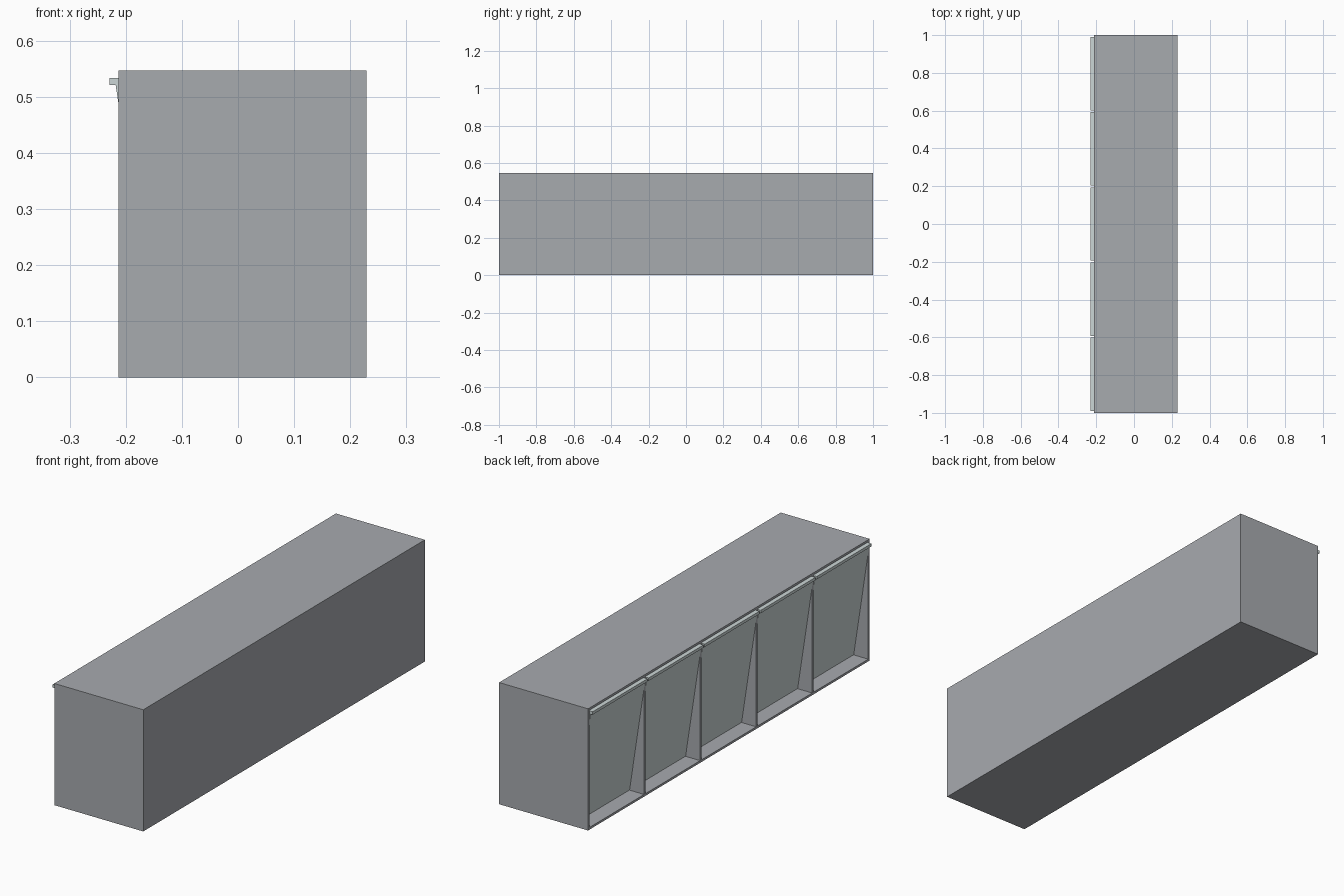
import bpy
import bmesh

if "Cube" in bpy.data.objects:
    bpy.data.objects.remove(bpy.data.objects["Cube"])

FRONT, BACK = -0.213, 0.229
HEIGHT, WALL = 0.547, 0.01
BAYS = 5
PITCH = (2 - WALL) / BAYS


def material(name, color):
    m = bpy.data.materials.new(name)
    m.use_nodes = True
    m.diffuse_color = color
    m.node_tree.nodes["Principled BSDF"].inputs["Base Color"].default_value = color
    return m


def finish(name, bm, mat):
    bmesh.ops.recalc_face_normals(bm, faces=bm.faces)
    mesh = bpy.data.meshes.new(name)
    bm.to_mesh(mesh)
    bm.free()
    mesh.materials.append(mat)
    obj = bpy.data.objects.new(name, mesh)
    bpy.context.collection.objects.link(obj)
    return obj


def extrude_profile(name, points, y, width, mat):
    """Extrude an (x, z) outline along y, centred on the given y."""
    bm = bmesh.new()
    face = bm.faces.new([bm.verts.new((px, y - width / 2, pz)) for px, pz in points])
    grown = bmesh.ops.extrude_face_region(bm, geom=[face], use_keep_orig=True)
    verts = [v for v in grown["geom"] if isinstance(v, bmesh.types.BMVert)]
    bmesh.ops.translate(bm, verts=verts, vec=(0, width, 0))
    return finish(name, bm, mat)


grey = material("cabinet grey", (0.39, 0.405, 0.43, 1))
pale = material("pale door grey", (0.60, 0.67, 0.67, 1))

# Cabinet shell, open on the door side
bm = bmesh.new()
bmesh.ops.create_cube(bm, size=1)
for v in bm.verts:
    v.co.x = FRONT if v.co.x < 0 else BACK
    v.co.y *= 2
    v.co.z = (v.co.z + 0.5) * HEIGHT
opening = [f for f in bm.faces if f.calc_center_median().x < FRONT + 0.001]
bmesh.ops.inset_region(bm, faces=opening, thickness=WALL, use_even_offset=True)
inner = bmesh.ops.extrude_face_region(bm, geom=opening)
bmesh.ops.delete(bm, geom=opening, context="FACES")
bmesh.ops.translate(bm, vec=(BACK - FRONT - WALL, 0, 0),
                    verts=[v for v in inner["geom"] if isinstance(v, bmesh.types.BMVert)])
finish("cabinet_shell", bm, grey)

# Upright dividers between the bays
upright = [(FRONT, WALL), (BACK - WALL, WALL), (BACK - WALL, HEIGHT - WALL), (FRONT, HEIGHT - WALL)]
for i in range(1, BAYS):
    extrude_profile(f"divider_{i}", upright, -1 + WALL / 2 + i * PITCH, WALL, grey)

# Tilted doors, each with a pull lip along its top
door = [(-0.141, 0.011), (-0.218, 0.521), (-0.229, 0.521), (-0.229, 0.534),
        (-0.208, 0.534), (-0.129, 0.011)]
for i in range(BAYS):
    y = -1 + WALL / 2 + (i + 0.5) * PITCH
    extrude_profile(f"door_{i + 1}", door, y, PITCH - WALL, pale)
